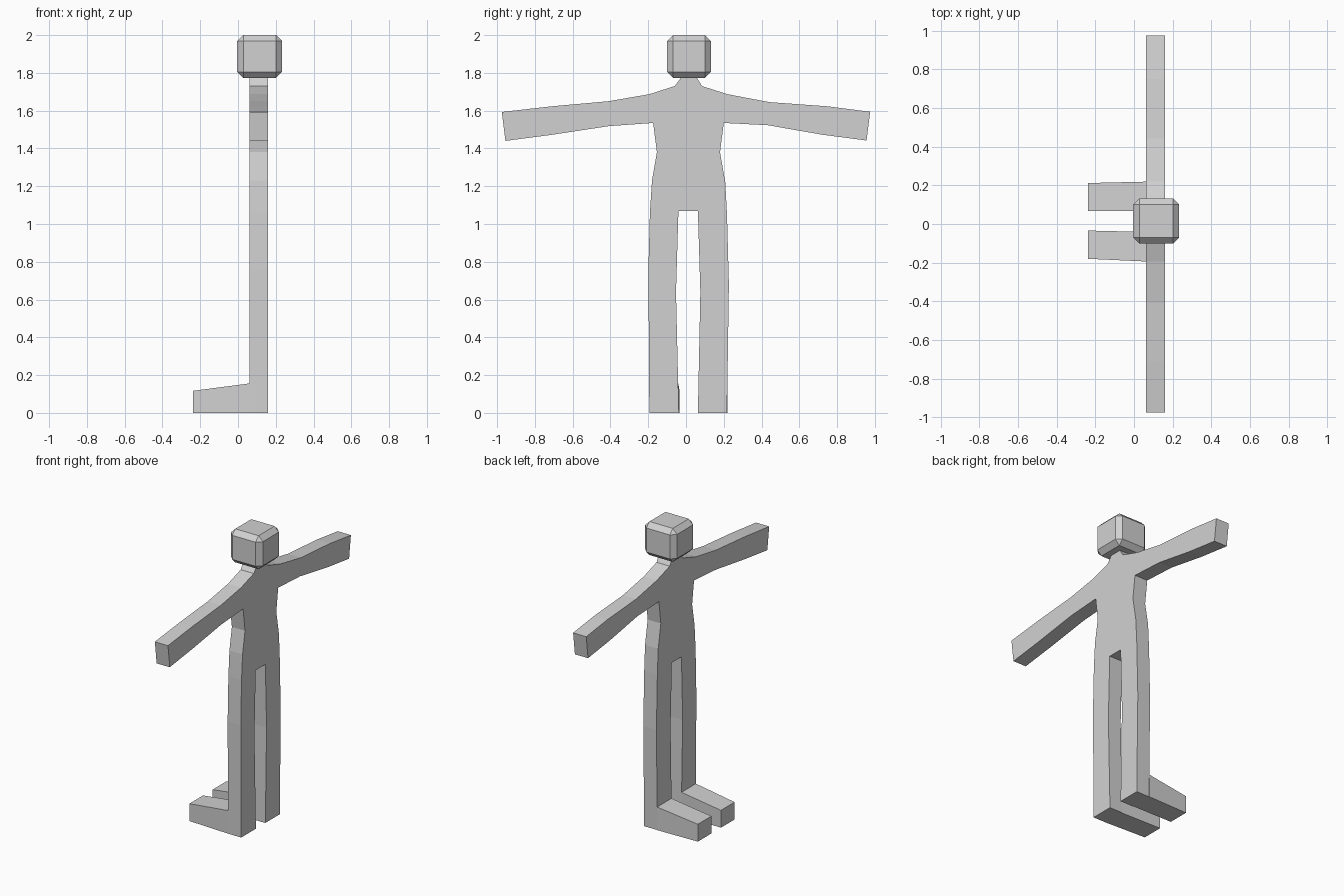
import bpy, bmesh
from mathutils import Matrix

if "Cube" in bpy.data.objects:
    bpy.data.objects.remove(bpy.data.objects["Cube"])

grey = bpy.data.materials.new("light_grey")
grey.diffuse_color = (0.64, 0.64, 0.64, 1)
grey.use_nodes = True
grey.node_tree.nodes["Principled BSDF"].inputs["Base Color"].default_value = grey.diffuse_color


def make_object(name, bm):
    bmesh.ops.recalc_face_normals(bm, faces=bm.faces[:])
    mesh = bpy.data.meshes.new(name)
    bm.to_mesh(mesh)
    bm.free()
    mesh.materials.append(grey)
    ob = bpy.data.objects.new(name, mesh)
    bpy.context.collection.objects.link(ob)
    return ob


# Flat body slab: outline in y, z extruded along x
OUTLINE = [
    (0.05, 1.79), (0.06, 1.77), (0.085, 1.73), (0.22, 1.687), (0.443, 1.645),
    (0.75, 1.623), (0.975, 1.594), (0.956, 1.442), (0.72, 1.473), (0.433, 1.523),
    (0.20, 1.535), (0.18, 1.38), (0.208, 1.22), (0.217, 1.05), (0.227, 0.68),
    (0.217, 0), (0.063, 0), (0.076, 0.64), (0.063, 1.07),
    (-0.04, 1.07), (-0.053, 0.64), (-0.038, 0), (-0.194, 0),
    (-0.199, 0.76), (-0.191, 1.06), (-0.18, 1.23), (-0.154, 1.38), (-0.174, 1.535),
    (-0.41, 1.518), (-0.712, 1.472), (-0.956, 1.44), (-0.975, 1.593),
    (-0.712, 1.623), (-0.41, 1.65), (-0.195, 1.687), (-0.06, 1.73),
    (-0.03, 1.77), (-0.02, 1.79),
]
FRONT, BACK = 0.062, 0.16
bm = bmesh.new()
face = bm.faces.new([bm.verts.new((FRONT, y, z)) for y, z in OUTLINE])
extruded = bmesh.ops.extrude_face_region(bm, geom=[face], use_keep_orig=True)
moved = [v for v in extruded["geom"] if isinstance(v, bmesh.types.BMVert)]
bmesh.ops.translate(bm, verts=moved, vec=(BACK - FRONT, 0, 0))
make_object("body", bm)


# Feet: boxes tapering towards the toes
def foot(name, heel_y, toe_y):
    bm = bmesh.new()
    rings = []
    for x, (a, b), h in ((FRONT, heel_y, 0.156), (-0.237, toe_y, 0.117)):
        rings.append([bm.verts.new(p) for p in
                      ((x, a, 0), (x, b, 0), (x, b, h), (x, a, h))])
    heel, toe = rings
    bm.faces.new(heel)
    bm.faces.new(toe)
    for i in range(4):
        j = (i + 1) % 4
        bm.faces.new((heel[i], heel[j], toe[j], toe[i]))
    make_object(name, bm)


foot("left_foot", (0.066, 0.219), (0.068, 0.212))
foot("right_foot", (-0.194, -0.041), (-0.18, -0.034))

# Head: chamfered box
bm = bmesh.new()
bmesh.ops.create_cube(bm, size=1, matrix=Matrix.Translation((0.115, 0.016, 1.887))
                      @ Matrix.Diagonal((0.238, 0.234, 0.226, 1)))
bmesh.ops.bevel(bm, geom=bm.edges[:], offset=0.032, segments=1, affect='EDGES')
make_object("head", bm)
